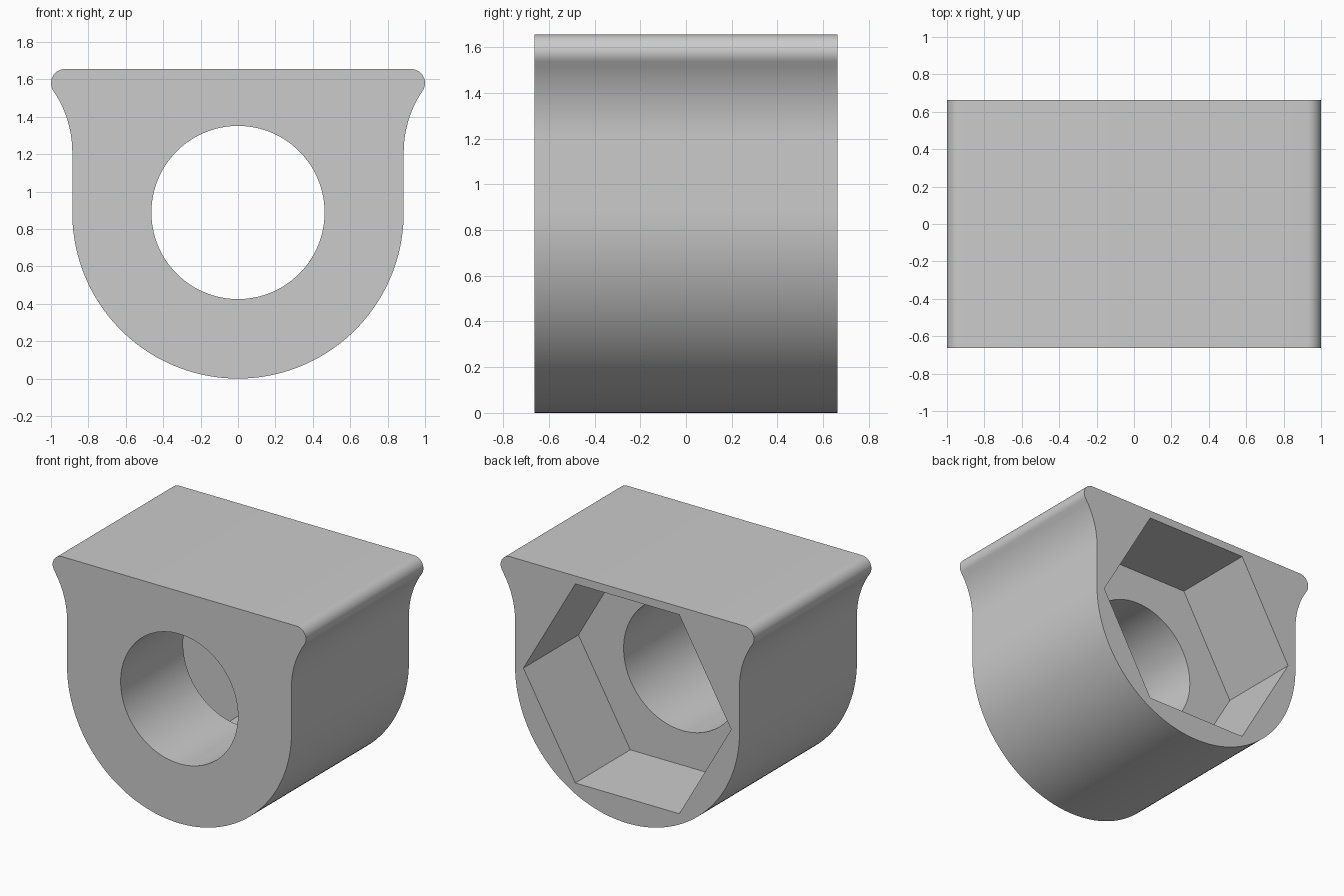
import bpy
import bmesh
from math import sin, cos, pi, atan2, hypot

cube = bpy.data.objects.get("Cube")
if cube:
    bpy.data.objects.remove(cube, do_unlink=True)

HALF_DEPTH = 0.662
RADIUS = 0.886          # lower round and half width of the body
TOP = 1.655
LIP = 0.075             # radius of the rounded upper corners
LIP_X = 1 - LIP
FLARE_Z = 1.21          # height where the sides start to flare
POCKET_DEPTH = 0.62

grey = bpy.data.materials.new("light grey")
grey.use_nodes = True
colour = (0.6, 0.6, 0.6, 1)
grey.diffuse_color = colour
grey.node_tree.nodes["Principled BSDF"].inputs["Base Color"].default_value = colour


def arc(cx, cz, r, start, end, steps):
    return [(cx + r * cos(start + (end - start) * i / steps),
             cz + r * sin(start + (end - start) * i / steps))
            for i in range(steps + 1)]


def prism(name, profile, y0, y1):
    """Extrude an x-z outline along y."""
    bm = bmesh.new()
    face = bm.faces.new([bm.verts.new((x, y0, z)) for x, z in profile])
    new = bmesh.ops.extrude_face_region(bm, geom=[face])["geom"]
    verts = [v for v in new if isinstance(v, bmesh.types.BMVert)]
    bmesh.ops.translate(bm, verts=verts, vec=(0, y1 - y0, 0))
    bmesh.ops.recalc_face_normals(bm, faces=bm.faces)
    mesh = bpy.data.meshes.new(name)
    bm.to_mesh(mesh)
    bm.free()
    mesh.materials.append(grey)
    obj = bpy.data.objects.new(name, mesh)
    bpy.context.collection.objects.link(obj)
    return obj


# Half outline: round bottom, straight side, flare tangent to the rounded lip
lip_z = TOP - LIP
dx, dz = LIP_X - RADIUS, lip_z - FLARE_Z
flare = (dx * dx + dz * dz - LIP * LIP) / (2 * (dx + LIP))
tangent = atan2(dz, dx - flare)
half = arc(0, RADIUS, RADIUS, -pi / 2, 0, 40)
half += arc(RADIUS + flare, FLARE_Z, flare, pi, tangent, 14)
half += arc(LIP_X, lip_z, LIP, tangent - pi, pi / 2, 14)[1:]
outline = half + [(-x, z) for x, z in reversed(half[1:])]
body = prism("nut_housing", outline, -HALF_DEPTH, HALF_DEPTH)

# Round through hole and hexagonal pocket at the back
hole = prism("hole_cutter", arc(0, 0.888, 0.463, 0, 2 * pi, 96)[:-1], -1, 1)
pocket = prism("pocket_cutter", arc(0, 0.888, 0.82, 0, 2 * pi, 6)[:-1],
               HALF_DEPTH - POCKET_DEPTH, 1)

bpy.ops.object.select_all(action="DESELECT")
bpy.context.view_layer.objects.active = body
body.select_set(True)
for cutter in (hole, pocket):
    cutter.hide_render = True
    mod = body.modifiers.new(cutter.name, "BOOLEAN")
    mod.operation = "DIFFERENCE"
    mod.solver = "EXACT"
    mod.object = cutter
    bpy.ops.object.modifier_apply(modifier=mod.name)
    bpy.data.objects.remove(cutter, do_unlink=True)

bpy.ops.object.shade_smooth_by_angle(angle=pi / 6)
